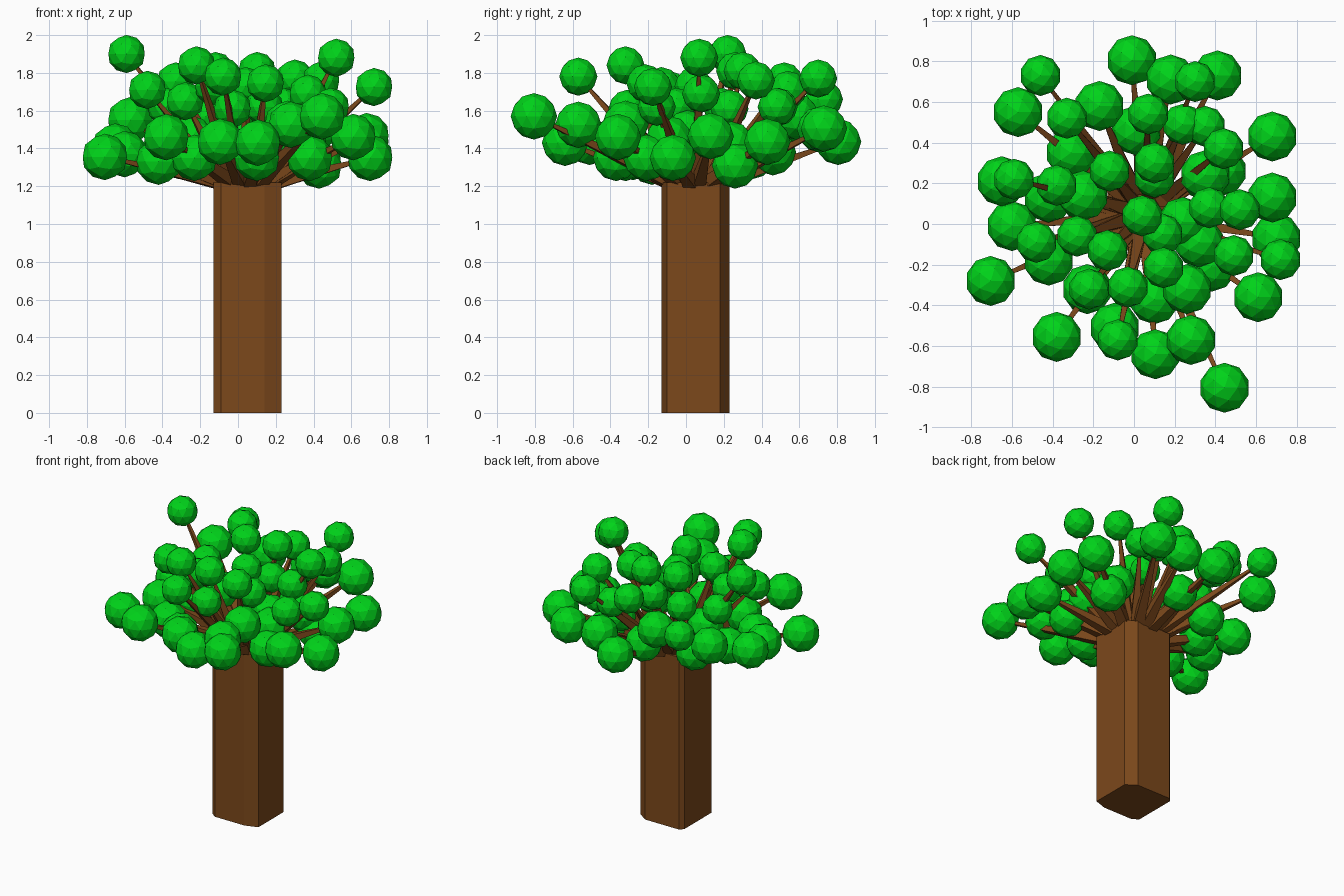
import bpy, bmesh
from mathutils import Vector

if "Cube" in bpy.data.objects:
    bpy.data.objects.remove(bpy.data.objects["Cube"])


def material(name, rgb):
    m = bpy.data.materials.new(name)
    m.diffuse_color = (*rgb, 1)
    m.use_nodes = True
    m.node_tree.nodes["Principled BSDF"].inputs["Base Color"].default_value = m.diffuse_color
    return m


bark = material("brown bark", (0.2, 0.065, 0.011))
leaf = material("leaf green", (0.0, 0.65, 0.01))


def finish(bm, name, mat):
    bmesh.ops.recalc_face_normals(bm, faces=bm.faces)
    mesh = bpy.data.meshes.new(name)
    bm.to_mesh(mesh)
    bm.free()
    mesh.materials.append(mat)
    obj = bpy.data.objects.new(name, mesh)
    bpy.context.collection.objects.link(obj)
    return obj


# Trunk: irregular eight-sided prism
outline = [(-.13, -.10), (-.09, -.13), (.14, -.13), (.23, -.10),
           (.23, .18), (.16, .23), (-.105, .23), (-.13, .205)]
bm = bmesh.new()
base = bm.faces.new([bm.verts.new((x, y, 0)) for x, y in outline])
ext = bmesh.ops.extrude_face_region(bm, geom=[base], use_keep_orig=True)
for v in ext["geom"]:
    if isinstance(v, bmesh.types.BMVert):
        v.co.z = 1.22
finish(bm, "trunk", bark)

# Low, large leaf clusters (centres)
low_leaves = [
    (-.01, .805, 1.435), (.18, .71, 1.50), (.41, .73, 1.505), (-.57, .55, 1.55),
    (-.17, .58, 1.57), (.68, .43, 1.435), (-.31, .35, 1.36), (.01, .46, 1.38),
    (.35, .24, 1.42), (.43, .26, 1.31), (-.65, .21, 1.41), (-.25, .14, 1.45),
    (-.42, .13, 1.35), (.68, .13, 1.465), (.24, .01, 1.48), (.32, -.09, 1.45),
    (-.60, -.01, 1.37), (-.42, -.18, 1.33), (-.705, -.28, 1.355), (.70, -.07, 1.35),
    (.38, -.21, 1.35), (.61, -.36, 1.46), (.26, -.32, 1.53), (.10, -.37, 1.35),
    (-.23, -.32, 1.35), (-.38, -.555, 1.46), (-.095, -.51, 1.435),
    (.105, -.64, 1.43), (.28, -.57, 1.525), (.445, -.805, 1.57)]

# High, small leaf clusters (centres)
high_leaves = [
    (-.46, .73, 1.66), (.30, .70, 1.77), (-.33, .52, 1.755), (.07, .54, 1.71),
    (.24, .49, 1.62), (.35, .48, 1.62), (.44, .37, 1.76), (-.12, .26, 1.81),
    (.10, .30, 1.81), (.10, .23, 1.61), (-.59, .22, 1.90), (-.38, .19, 1.62),
    (.37, .08, 1.69), (.52, .07, 1.88), (.04, .04, 1.73), (-.48, -.09, 1.71),
    (-.28, -.06, 1.65), (-.13, -.13, 1.73), (.14, -.05, 1.62), (.49, -.155, 1.62),
    (.72, -.175, 1.725), (.145, -.215, 1.745), (-.03, -.31, 1.61),
    (-.22, -.32, 1.84), (-.08, -.57, 1.78)]


def branch(bm, start, end, r0, r1):
    """Tapered four-sided limb from start to end."""
    d = end - start
    side = d.cross(Vector((0, 0, 1)))
    side = side.normalized() if side.length > 1e-4 else Vector((1, 0, 0))
    up = side.cross(d).normalized()
    rings = [[bm.verts.new(c + side * (a * r) + up * (b * r))
              for a, b in ((-1, -1), (1, -1), (1, 1), (-1, 1))]
             for c, r in ((start, r0), (end, r1))]
    for i in range(4):
        j = (i + 1) % 4
        bm.faces.new((rings[0][i], rings[0][j], rings[1][j], rings[1][i]))
    bm.faces.new(rings[0][::-1])
    bm.faces.new(rings[1])


# Each leaf cluster sits on its own limb fanning out of the trunk top
for label, spots, size, r0, r1 in (("low", low_leaves, .123, .036, .006),
                                   ("high", high_leaves, .101, .032, .006)):
    limbs = bmesh.new()
    for i, spot in enumerate(spots):
        tip = Vector(spot)
        out = Vector((tip.x - .05, tip.y - .05, 0))
        root = Vector((.05, .05, 1.21)) + out.normalized() * min(.12, out.length * .3)
        branch(limbs, root, tip, r0, r1)
        ball = bmesh.new()
        bmesh.ops.create_icosphere(ball, subdivisions=2, radius=size)
        finish(ball, f"{label}_leaf_cluster_{i + 1}", leaf).location = tip
    finish(limbs, f"{label}_branches", bark)
